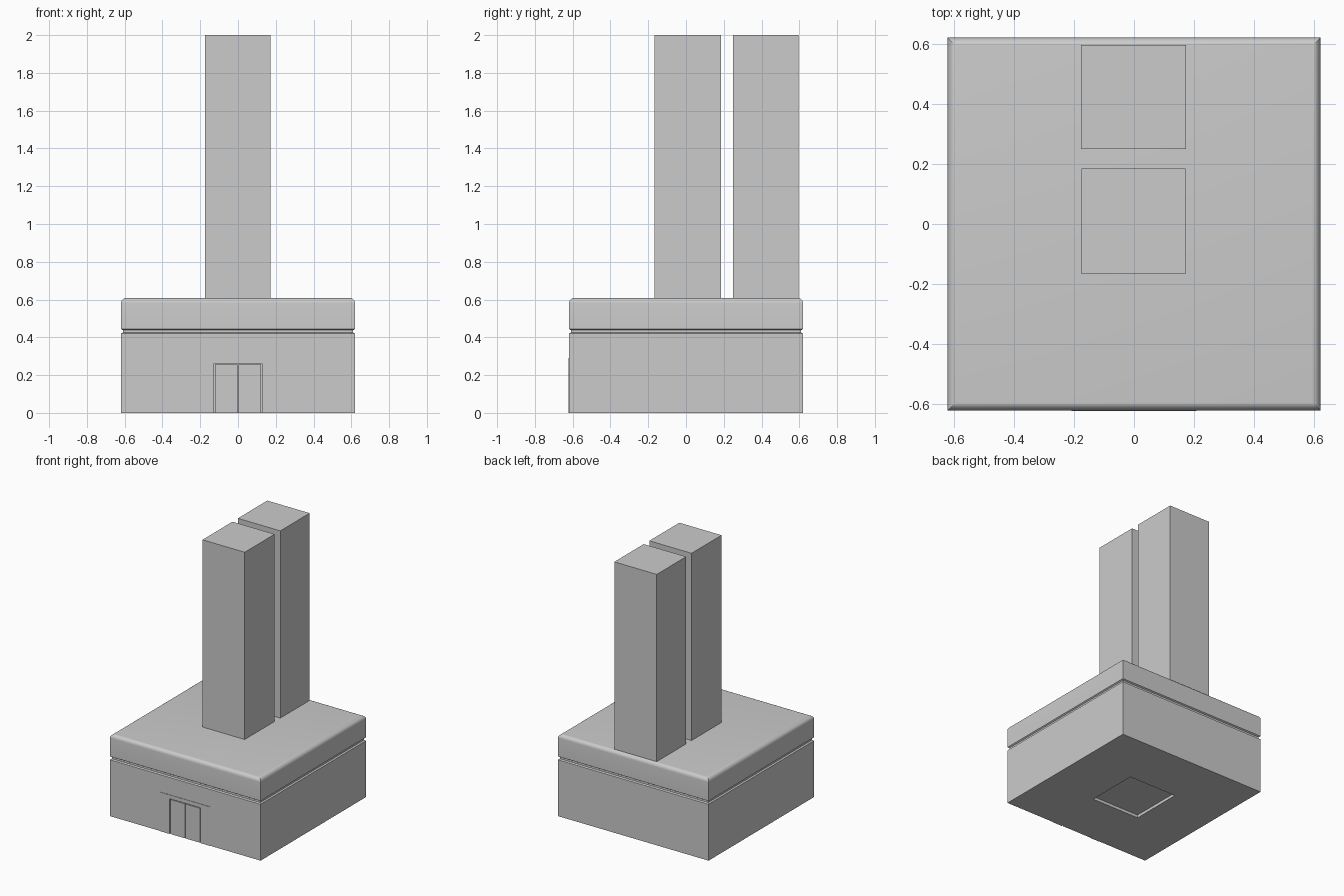
import bpy, bmesh, math

if "Cube" in bpy.data.objects:
    bpy.data.objects.remove(bpy.data.objects["Cube"])


def box(name, x0, x1, y0, y1, z0, z1):
    bm = bmesh.new()
    bmesh.ops.create_cube(bm, size=1)
    for v in bm.verts:
        v.co.x = x0 + (v.co.x + 0.5) * (x1 - x0)
        v.co.y = y0 + (v.co.y + 0.5) * (y1 - y0)
        v.co.z = z0 + (v.co.z + 0.5) * (z1 - z0)
    return finish(name, bm)


def finish(name, bm):
    bmesh.ops.recalc_face_normals(bm, faces=bm.faces)
    me = bpy.data.meshes.new(name)
    bm.to_mesh(me)
    bm.free()
    ob = bpy.data.objects.new(name, me)
    bpy.context.collection.objects.link(ob)
    return ob


def square_loft(name, profile):
    """Stack square rings given as (half width, height)."""
    bm = bmesh.new()
    rings = [[bm.verts.new((sx * h, sy * h, z))
              for sx, sy in ((-1, -1), (1, -1), (1, 1), (-1, 1))]
             for h, z in profile]
    for a, b in zip(rings, rings[1:]):
        for i in range(4):
            j = (i + 1) % 4
            bm.faces.new((a[i], a[j], b[j], b[i]))
    bm.faces.new(rings[0])
    bm.faces.new(rings[-1])
    return finish(name, bm)


def cut(target, cutter):
    mod = target.modifiers.new("cut", "BOOLEAN")
    mod.operation = "DIFFERENCE"
    mod.solver = "EXACT"
    mod.object = cutter
    cutter.hide_render = True
    bpy.context.view_layer.objects.active = target
    bpy.ops.object.modifier_apply(modifier=mod.name)
    bpy.data.objects.remove(cutter)


H, TOP, R = 0.62, 0.608, 0.028

# Base block with a groove and a rounded top edge
profile = [(H, 0), (H, 0.419), (H - 0.01, 0.425), (H - 0.01, 0.438), (H, 0.444)]
for i in range(7):
    a = math.radians(15 * i)
    profile.append((H - R + R * math.cos(a), TOP - R + R * math.sin(a)))
base = square_loft("base", profile)

# Shallow socket under the base and pocket for the doors
cut(base, box("socket_cutter", -0.2, 0.2, -0.2, 0.2, -0.1, 0.022))
cut(base, box("door_cutter", -0.128, 0.128, -0.7, -H + 0.012, -0.1, 0.262))
for p in base.data.polygons:
    p.use_smooth = True
base.data.set_sharp_from_angle(angle=math.radians(30))

# Door surround: two jambs and a lintel
F0, F1 = -H - 0.003, -H + 0.002
for side, x0, x1 in (("left", -0.208, -0.128), ("right", 0.128, 0.208)):
    box("door_jamb_" + side, x0, x1, F0, F1, 0, 0.29)
box("door_lintel", -0.128, 0.128, F0, F1, 0.262, 0.29)

# Double door leaves
for side, x0, x1 in (("left", -0.122, -0.003), ("right", 0.003, 0.122)):
    box("door_leaf_" + side, x0, x1, -H, -H + 0.013, 0, 0.256)

# Twin towers
box("tower_front", -0.175, 0.172, -0.167, 0.185, TOP - 0.004, 2)
box("tower_back", -0.176, 0.173, 0.25, 0.595, TOP - 0.004, 2)
